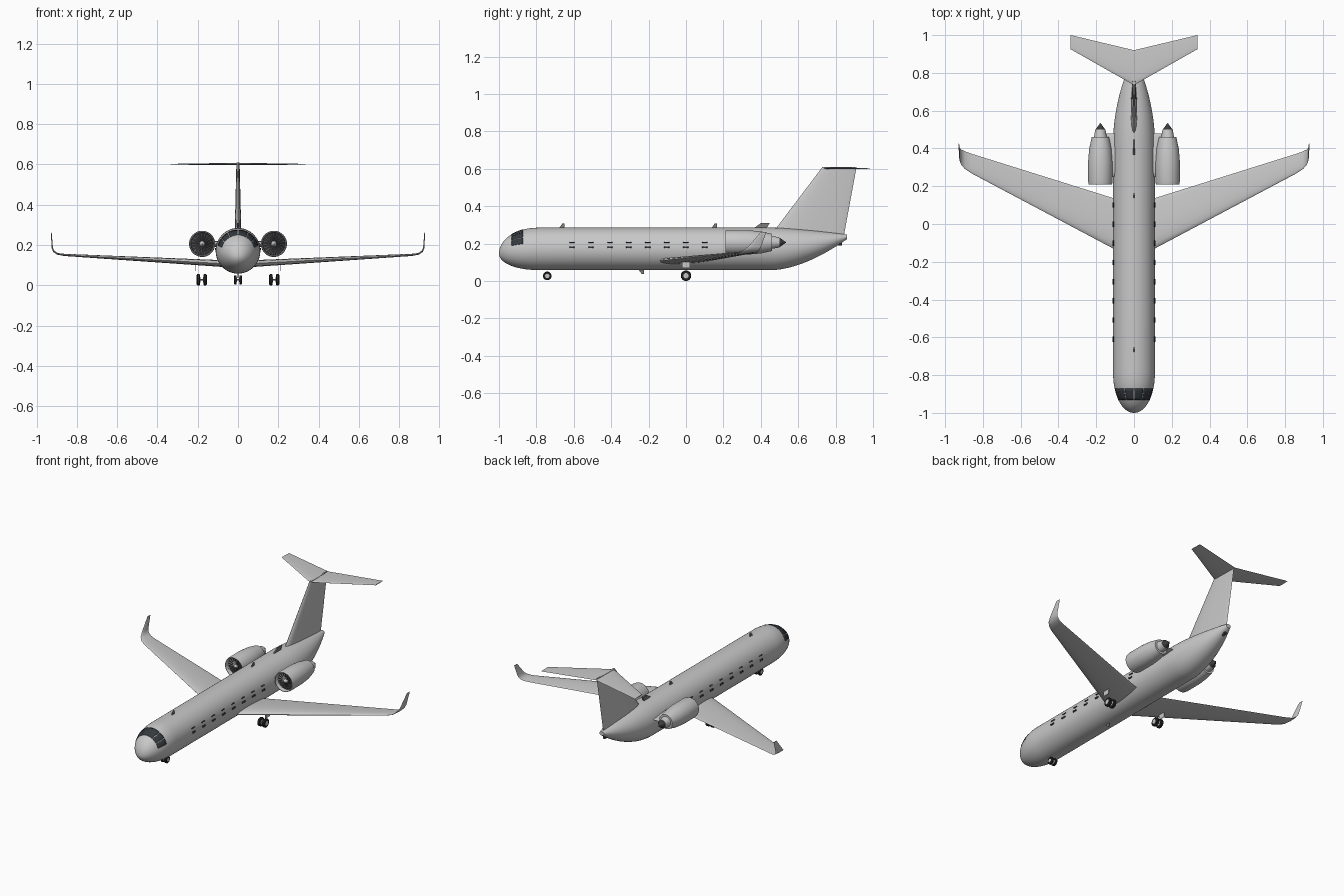
import bpy, bmesh, math
from math import sin, cos, pi, radians

cube = bpy.data.objects.get("Cube")
if cube:
    bpy.data.objects.remove(cube, do_unlink=True)


def material(name, rgb):
    m = bpy.data.materials.new(name)
    m.use_nodes = True
    color = (*rgb, 1)
    m.diffuse_color = color
    m.node_tree.nodes["Principled BSDF"].inputs["Base Color"].default_value = color
    return m


BODY = material("light grey paint", (0.58, 0.58, 0.58))
GLASS = material("dark glass", (0.035, 0.042, 0.05))
DARK = material("dark metal", (0.045, 0.045, 0.05))
MID = material("mid grey metal", (0.2, 0.2, 0.2))
TYRE = material("black rubber", (0.02, 0.02, 0.02))


def build(name, verts, faces, mat, recalc=True):
    me = bpy.data.meshes.new(name)
    me.from_pydata(verts, [], faces)
    if recalc:
        bm = bmesh.new()
        bm.from_mesh(me)
        bmesh.ops.remove_doubles(bm, verts=bm.verts, dist=1e-5)
        bmesh.ops.recalc_face_normals(bm, faces=bm.faces)
        bm.to_mesh(me)
        bm.free()
    me.shade_smooth()
    me.set_sharp_from_angle(angle=radians(35))
    me.materials.append(mat)
    ob = bpy.data.objects.new(name, me)
    bpy.context.collection.objects.link(ob)
    return ob


def loft(name, rings, mat):
    """Skin closed rings of equal size and cap both ends."""
    n = len(rings[0])
    verts = [p for r in rings for p in r]
    faces = [(i * n + j, i * n + (j + 1) % n, (i + 1) * n + (j + 1) % n, (i + 1) * n + j)
             for i in range(len(rings) - 1) for j in range(n)]
    faces += [tuple(range(n)), tuple(range(len(verts) - n, len(verts)))]
    return build(name, verts, faces, mat)


def lathe(name, profile, centre, mat, axis="y", n=32):
    """Turn (distance, radius) pairs about an axis through centre."""
    cx, cy, cz = centre

    def point(d, r, t):
        if axis == "y":
            return (cx + r * cos(t), cy + d, cz + r * sin(t))
        return (cx + d, cy + r * cos(t), cz + r * sin(t))
    return loft(name, [[point(d, max(r, 1e-4), 2 * pi * k / n) for k in range(n)]
                       for d, r in profile], mat)


def foil(x, z, front, back, thick, tilt=0.0, n=20):
    """Aerofoil ring; tilt turns its thickness from vertical towards -x."""
    ring = []
    for k in range(n):
        t = 2 * pi * k / n
        c = (1 - cos(t)) / 2
        h = thick * 0.5 * sin(t) * (1.35 - 0.9 * c)
        ring.append((x - h * sin(tilt), front + (back - front) * c, z + h * cos(tilt)))
    return ring


def blade(name, outline, thick, mat):
    """Thin plate with a side outline given as (y, z) pairs."""
    return loft(name, [[(s * thick / 2, y, z) for y, z in outline] for s in (-1, 1)], mat)


# Fuselage: round nose, straight barrel, tail swept up from below
def hull(y):
    w, top, low = 0.111, 0.285, 0.058
    if y < -0.78:
        t = (y + 1) / 0.22
        s = max(1 - (1 - t) ** 2.2, 0) ** 0.5
        w, top, low = w * s, 0.145 + 0.14 * s, 0.145 - 0.087 * s
    if y > 0.42:
        w *= 1 - 0.85 * ((y - 0.42) / 0.44) ** 2
        u = max(y - 0.46, 0) / 0.4
        top -= 0.037 * u ** 1.5
        low += 0.165 * u ** 1.7
    return w, (top + low) / 2, (top - low) / 2


def hull_point(y, a, scale=1.0):
    w, mid, h = hull(y)
    return (scale * w * cos(a), y, mid + scale * h * sin(a))


stations = [-1 + 0.22 * (k / 16) ** 2 for k in range(17)]
stations[0] = -0.99995
stations += [-0.4, 0, 0.42] + [0.42 + 0.44 * k / 14 for k in range(1, 15)]
loft("fuselage", [[hull_point(y, 2 * pi * k / 48) for k in range(48)] for y in stations], BODY)


# Plates that follow the hull
def hull_plate(name, y0, y1, a0, a1, lift, mat, n=5):
    verts = [hull_point(y0 + (y1 - y0) * i / n, a0 + (a1 - a0) * j / n, lift)
             for i in range(n + 1) for j in range(n + 1)]
    m = n + 1
    faces = [(i * m + j, (i + 1) * m + j, (i + 1) * m + j + 1, i * m + j + 1)
             for i in range(n) for j in range(n)]
    ob = build(name, verts, faces, mat, recalc=False)
    mod = ob.modifiers.new("thickness", "SOLIDIFY")
    mod.thickness = 0.005
    mod.offset = -1


for side in (0, 1):
    label = "right" if side else "left"

    def flip(a, b):
        return (pi - b, pi - a) if side else (a, b)

    # Windscreen panes
    for k, (a, b) in enumerate(((62, 89), (38, 59), (16, 35))):
        a0, a1 = flip(radians(a), radians(b))
        hull_plate(f"{label}_windscreen_{k + 1}", -0.932, -0.872, a0, a1, 1.015, GLASS)
    # Two rows of narrow cabin windows
    for k in range(8):
        y = -0.61 + 0.1015 * k
        for row, angle, half in (("upper", 0.31, 0.02), ("lower", 0.075, 0.04)):
            a0, a1 = flip(angle - half, angle + half)
            hull_plate(f"{label}_{row}_window_{k + 1}", y - 0.014, y + 0.014,
                       a0, a1, 1.035, GLASS, 2)

# Wings with curled-up winglets, engines, pylons and main gear
for s, label in ((1, "left"), (-1, "right")):
    wing = [(0.04, 0.106, -0.167, 0.115, 0.036, 0),
            (0.11, 0.110, -0.130, 0.137, 0.033, 3),
            (0.86, 0.151, 0.268, 0.372, 0.011, 4),
            (0.895, 0.156, 0.291, 0.385, 0.009, 20),
            (0.914, 0.168, 0.312, 0.394, 0.008, 55),
            (0.922, 0.186, 0.335, 0.402, 0.007, 78),
            (0.927, 0.262, 0.400, 0.430, 0.004, 88)]
    loft(label + "_wing", [foil(s * x, z, f, b, t, s * radians(a))
                           for x, z, f, b, t, a in wing], BODY)

    centre = (s * 0.178, 0, 0.206)
    lathe(label + "_nacelle",
          [(0.25, 0.055), (0.22, 0.056), (0.21, 0.059), (0.21, 0.062), (0.225, 0.065),
           (0.33, 0.065), (0.40, 0.059), (0.46, 0.046), (0.46, 0.034), (0.50, 0.027)],
          centre, BODY, n=40)
    lathe(label + "_fan_disc", [(0.236, 0.056), (0.245, 0.056)], centre, DARK)
    lathe(label + "_spinner", [(0.214, 0), (0.222, 0.009), (0.238, 0.015)], centre, BODY, n=20)
    lathe(label + "_exhaust_cone", [(0.485, 0.026), (0.502, 0.024), (0.536, 0)], centre, DARK)
    verts, faces = [], []
    for k in range(18):
        t = 2 * pi * k / 18
        for r, d, y in ((0.012, 0, 0.234), (0.054, 0, 0.234),
                        (0.054, 0.13, 0.228), (0.012, 0.13, 0.228)):
            verts.append((centre[0] + r * cos(t + d), y, centre[2] + r * sin(t + d)))
        faces.append(tuple(range(4 * k, 4 * k + 4)))
    build(label + "_fan_blades", verts, faces, MID)
    loft(label + "_pylon", [foil(s * x, 0.206, 0.25, 0.48, 0.03) for x in (0.06, 0.165)], BODY)
    loft(label + "_gear_door", [[(s * x, y, z) for y, z in
         ((-0.022, 0.07), (0.022, 0.07), (0.022, 0.112), (-0.022, 0.112))]
        for x in (0.210, 0.214)], BODY)


# Landing gear: twin wheels with hubs on a short axle
def wheel_pair(name, x, y, z, r, gap, width):
    h = width / 2
    for k, dx in enumerate((-gap, gap)):
        c = (x + dx, y, z)
        lathe(f"{name}_tyre_{k + 1}", [(-h, r * 0.5), (-h, r * 0.85), (-h * 0.6, r),
              (h * 0.6, r), (h, r * 0.85), (h, r * 0.5)], c, TYRE, "x", 24)
        lathe(f"{name}_hub_{k + 1}", [(-h - 0.001, r * 0.5), (h + 0.001, r * 0.5)],
              c, BODY, "x", 20)
    lathe(name + "_axle", [(-gap, 0.004), (gap, 0.004)], (x, y, z), MID, "x", 10)


wheel_pair("left_main_gear", 0.18, 0, 0.028, 0.028, 0.0165, 0.017)
wheel_pair("right_main_gear", -0.18, 0, 0.028, 0.028, 0.0165, 0.017)
wheel_pair("nose_gear", 0, -0.742, 0.027, 0.023, 0.0135, 0.013)

# T-tail
loft("fin", [foil(0, z, f, b, t, pi / 2) for z, f, b, t in
             ((0.23, 0.445, 0.842, 0.036), (0.29, 0.488, 0.853, 0.032),
              (0.61, 0.73, 0.912, 0.016))], BODY)
loft("tailplane", [foil(x, z, f, b, t) for x, z, f, b, t in
                   ((-0.335, 0.601, 0.925, 1.0, 0.004), (0, 0.603, 0.735, 0.92, 0.011),
                    (0.335, 0.601, 0.925, 1.0, 0.004))], BODY)
lathe("tail_exhaust", [(0.80, 0.012), (0.835, 0.01)], (0, 0, 0.2), DARK, n=16)

# Aerials and the dorsal inlet blade
for name, y, z, up in (("front_aerial", -0.68, 0.28, 1), ("rear_aerial", 0.135, 0.28, 1),
                       ("belly_aerial", -0.255, 0.063, -1)):
    blade(name, [(y, z), (y + 0.03, z), (y + 0.03, z + up * 0.026),
                 (y + 0.018, z + up * 0.026)], 0.006, MID)
blade("dorsal_blade", [(0.36, 0.28), (0.43, 0.28), (0.447, 0.309), (0.40, 0.309)], 0.008, MID)
